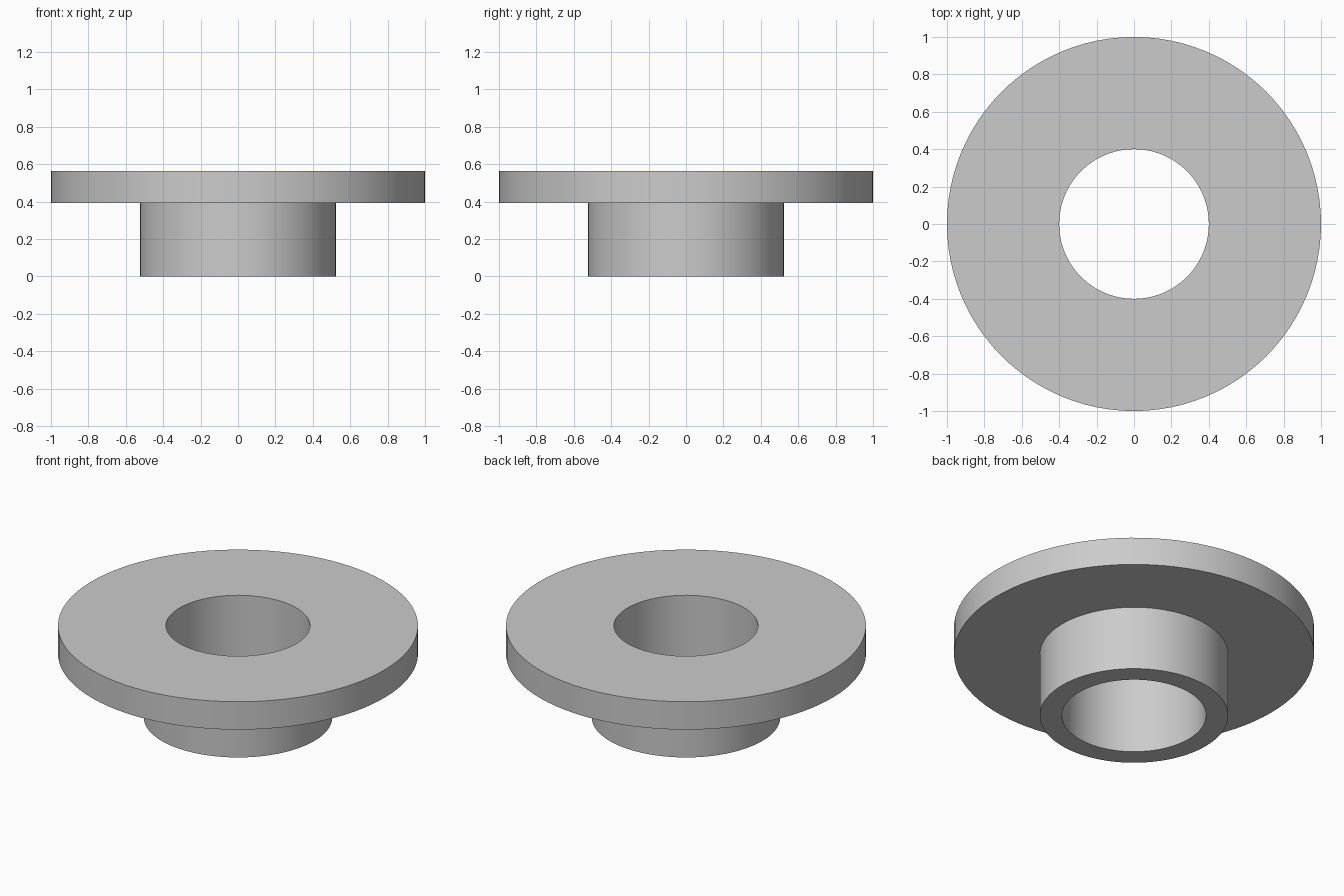
import bpy
import bmesh
import math

SEGMENTS = 96

cube = bpy.data.objects.get("Cube")
if cube:
    bpy.data.objects.remove(cube, do_unlink=True)

# Plain grey material
grey = bpy.data.materials.new("plain_grey")
grey.use_nodes = True
colour = (0.6, 0.6, 0.6, 1.0)
grey.diffuse_color = colour
grey.node_tree.nodes["Principled BSDF"].inputs["Base Color"].default_value = colour


def lathe(name, profile, material):
    """Revolve a closed (radius, height) profile around the z axis."""
    bm = bmesh.new()
    rings = []
    for i in range(SEGMENTS):
        a = math.tau * i / SEGMENTS
        rings.append([bm.verts.new((r * math.cos(a), r * math.sin(a), z))
                      for r, z in profile])
    count = len(profile)
    for i, ring in enumerate(rings):
        following = rings[(i + 1) % SEGMENTS]
        for j in range(count):
            k = (j + 1) % count
            bm.faces.new((ring[j], following[j], following[k], ring[k]))
    bmesh.ops.recalc_face_normals(bm, faces=bm.faces)
    mesh = bpy.data.meshes.new(name)
    bm.to_mesh(mesh)
    bm.free()
    mesh.materials.append(material)
    obj = bpy.data.objects.new(name, mesh)
    bpy.context.collection.objects.link(obj)
    return obj


# Flanged bushing: wide disc on a narrower sleeve, with a through bore
bore, sleeve, rim = 0.40, 0.523, 1.0
shoulder, top = 0.393, 0.564
bushing = lathe("flanged_bushing", [
    (bore, 0), (sleeve, 0), (sleeve, shoulder),
    (rim, shoulder), (rim, top), (bore, top),
], grey)

# Smooth round walls, sharp edges
bpy.ops.object.select_all(action="DESELECT")
bushing.select_set(True)
bpy.context.view_layer.objects.active = bushing
bpy.ops.object.shade_smooth_by_angle(angle=math.radians(30))
